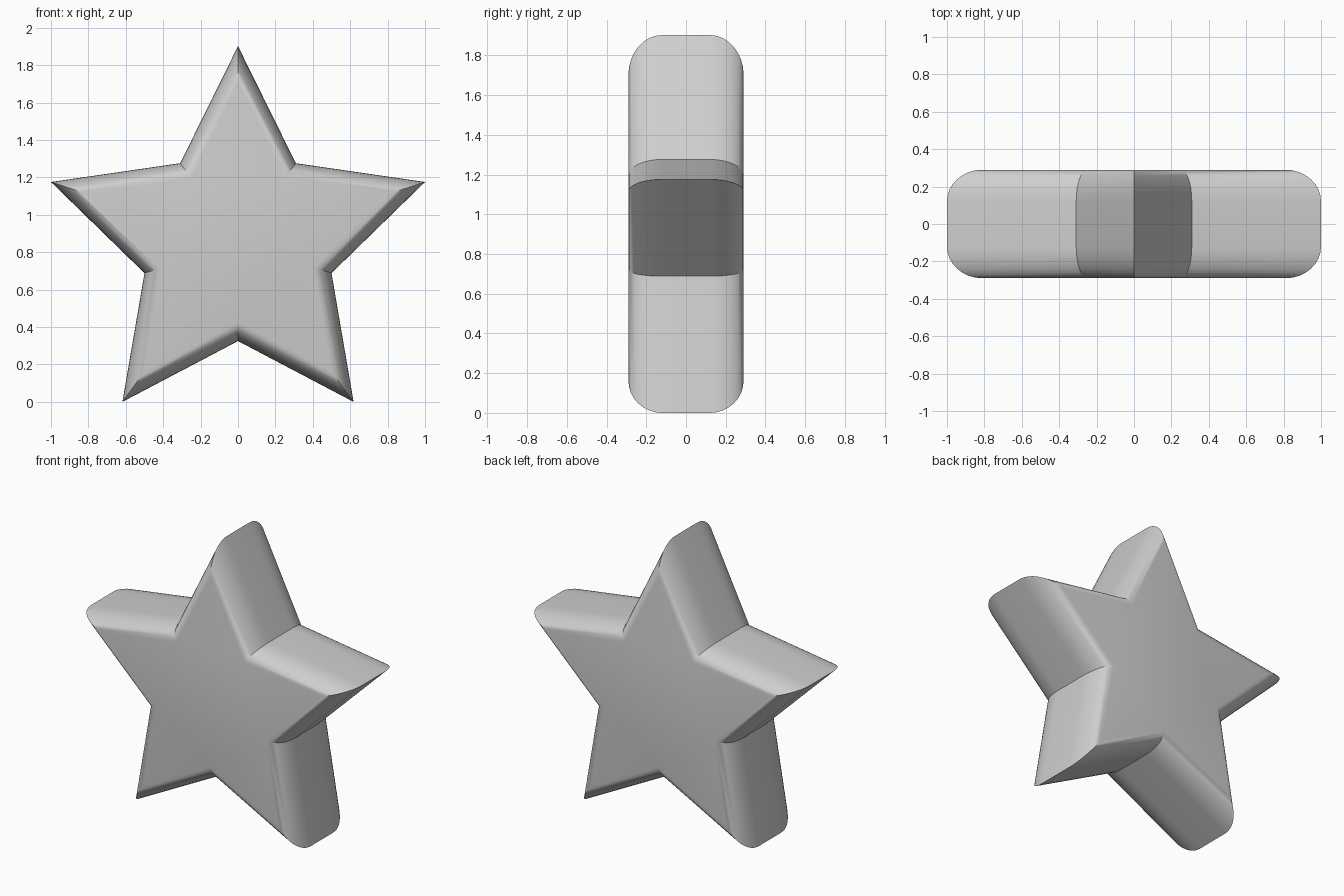
import bpy, bmesh, math

cube = bpy.data.objects.get("Cube")
if cube:
    bpy.data.objects.remove(cube, do_unlink=True)

POINTS = 5
OUTER = 1.0515                                # tip radius
INNER = OUTER / 2                             # notch radius
CENTRE_Z = OUTER * math.cos(math.pi / POINTS)
HALF_DEPTH = 0.29
ROUND_DEPTH = 0.17                            # rounding measured along y
ROUND_INSET = 0.19                            # share of the outline lost to rounding
SEGMENTS = 8


def star_ring(bm, y, scale):
    """One star outline at depth y."""
    ring = []
    for i in range(POINTS * 2):
        radius = scale * (INNER if i % 2 else OUTER)
        angle = i * math.pi / POINTS
        ring.append(bm.verts.new((radius * math.sin(angle), y,
                                  CENTRE_Z + radius * math.cos(angle))))
    return ring


# Rounded side profile, front to back, as (y, scale)
quarter = []
for i in range(SEGMENTS + 1):
    t = i / SEGMENTS * math.pi / 2
    quarter.append((HALF_DEPTH - ROUND_DEPTH * (1 - math.sin(t)),
                    1 - ROUND_INSET * (1 - math.cos(t))))
profile = [(-y, s) for y, s in reversed(quarter)] + quarter

# Skin the outlines and cap both flat faces
bm = bmesh.new()
rings = [star_ring(bm, y, s) for y, s in profile]
for a, b in zip(rings, rings[1:]):
    for i in range(len(a)):
        j = (i + 1) % len(a)
        bm.faces.new((a[i], a[j], b[j], b[i]))
bm.faces.new(rings[0])
bm.faces.new(rings[-1])
bmesh.ops.recalc_face_normals(bm, faces=bm.faces)
mesh = bpy.data.meshes.new("star")
bm.to_mesh(mesh)
bm.free()

# Plain grey material
grey = bpy.data.materials.new("light grey")
grey.use_nodes = True
colour = (0.62, 0.62, 0.62, 1)
grey.diffuse_color = colour
grey.node_tree.nodes["Principled BSDF"].inputs["Base Color"].default_value = colour
mesh.materials.append(grey)

star = bpy.data.objects.new("star", mesh)
bpy.context.collection.objects.link(star)
bpy.ops.object.select_all(action="DESELECT")
star.select_set(True)
bpy.context.view_layer.objects.active = star
bpy.ops.object.shade_smooth_by_angle(angle=math.radians(30))
